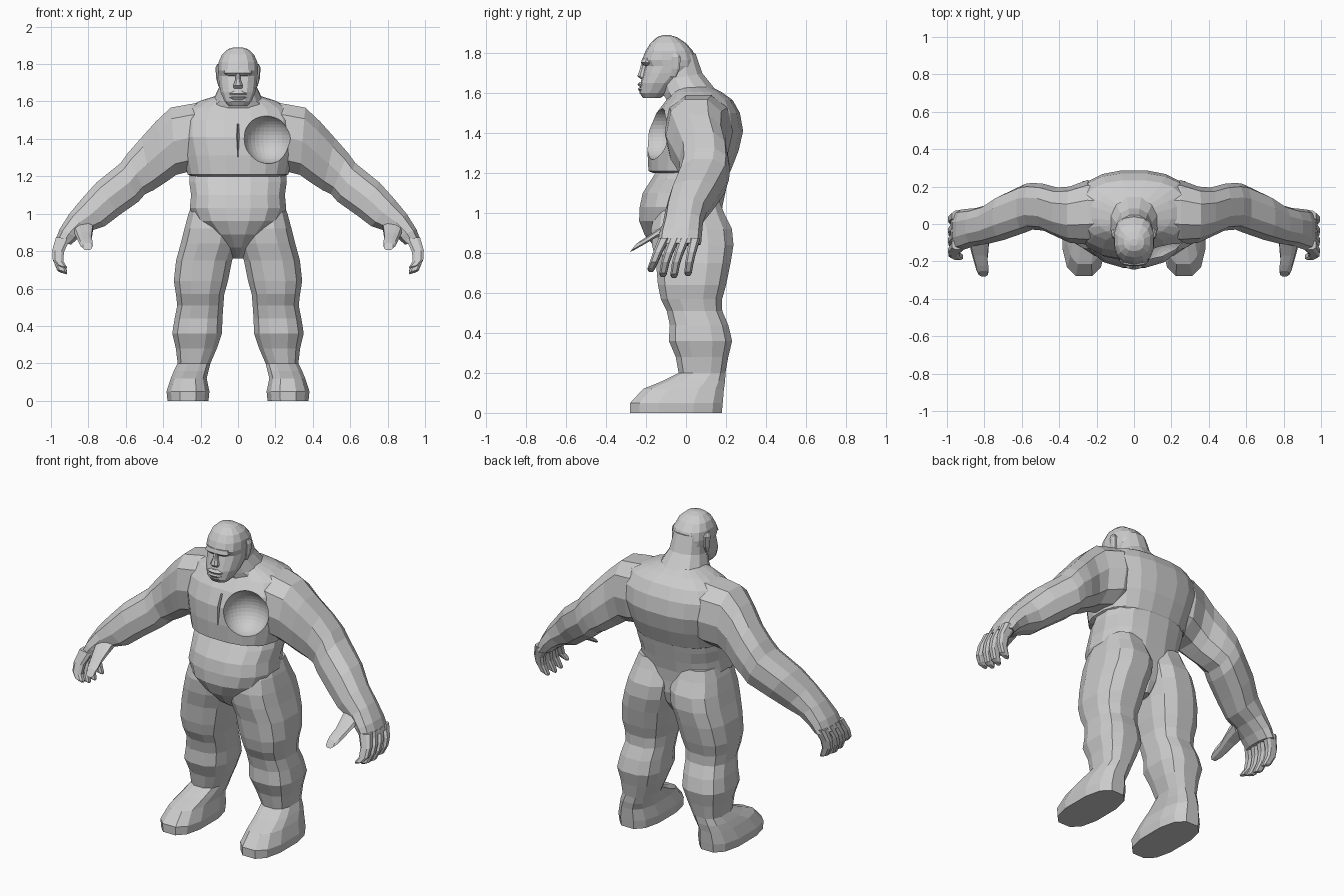
import bpy, bmesh, math
from mathutils import Vector

grey = bpy.data.materials.new("stone_grey")
grey.diffuse_color = (0.6, 0.6, 0.6, 1)


def finish(name, bm):
    bmesh.ops.recalc_face_normals(bm, faces=bm.faces)
    me = bpy.data.meshes.new(name)
    bm.to_mesh(me)
    bm.free()
    me.materials.append(grey)
    ob = bpy.data.objects.new(name, me)
    bpy.context.collection.objects.link(ob)
    return ob


def loft(name, rings, n=12, e=2.4, side=1):
    """Skin closed rings given as (centre, half axis a, half axis b)."""
    bm = bmesh.new()
    loops = []
    for c, a, b in rings:
        loop = []
        for i in range(n):
            t = math.tau * (i + 0.5) / n
            u, v = math.cos(t), math.sin(t)
            u = math.copysign(abs(u) ** (2 / e), u)
            v = math.copysign(abs(v) ** (2 / e), v)
            p = Vector(c) + Vector(a) * u + Vector(b) * v
            p.x *= side
            loop.append(bm.verts.new(p))
        loops.append(loop)
    for r, s in zip(loops, loops[1:]):
        for i in range(n):
            j = (i + 1) % n
            bm.faces.new((r[i], r[j], s[j], s[i]))
    bm.faces.new(loops[0])
    bm.faces.new(loops[-1])
    return finish(name, bm)


def slab(z, x0, x1, y0, y1, tilt=0):
    """Horizontal ring from its extents."""
    return (((x0 + x1) / 2, (y0 + y1) / 2, z), ((x1 - x0) / 2, 0, 0),
            (0, (y1 - y0) / 2, tilt))


def body(rows):
    return [slab(z, -w, w, f, b) for z, w, f, b in rows]


def limb(rows):
    """Rings from top (x, z), bottom (x, z), front y and back y."""
    return [(((tx + bx) / 2, (f + b) / 2, (tz + bz) / 2),
             ((tx - bx) / 2, 0, (tz - bz) / 2), (0, (b - f) / 2, 0))
            for tx, tz, bx, bz, f, b in rows]


# Belly and pelvis
loft("belly", body([
    (0.76, 0.03, -0.06, 0.12), (0.82, 0.07, -0.15, 0.16), (0.89, 0.15, -0.21, 0.18),
    (0.96, 0.23, -0.238, 0.18), (1.03, 0.262, -0.235, 0.185), (1.10, 0.255, -0.22, 0.20),
    (1.17, 0.265, -0.175, 0.215), (1.24, 0.26, -0.13, 0.23)]), 16, 2.4)

# Chest, shoulders and back, with the overhanging lower edge
chest = loft("chest", body([
    (1.20, 0.25, -0.165, 0.215), (1.21, 0.272, -0.19, 0.225), (1.31, 0.295, -0.195, 0.265),
    (1.41, 0.32, -0.188, 0.288), (1.50, 0.32, -0.15, 0.272), (1.565, 0.28, -0.10, 0.235),
    (1.605, 0.2, -0.07, 0.18), (1.63, 0.12, -0.05, 0.13)]), 20, 2.5)

# Neck
loft("neck", [slab(z, -w, w, f, b, t) for z, w, f, b, t in [
    (1.54, 0.20, -0.10, 0.22, -0.02), (1.61, 0.135, -0.12, 0.15, 0.01),
    (1.68, 0.10, -0.13, 0.085, 0.02), (1.78, 0.085, -0.12, 0.05, 0.02)]], 12, 2.2)

# Head
loft("head", body([
    (1.575, 0.05, -0.215, -0.13), (1.60, 0.073, -0.232, -0.09), (1.65, 0.095, -0.228, -0.04),
    (1.70, 0.104, -0.215, 0.02), (1.735, 0.107, -0.205, 0.05), (1.765, 0.11, -0.22, 0.052),
    (1.81, 0.106, -0.203, 0.035), (1.85, 0.088, -0.178, 0.0), (1.88, 0.055, -0.145, -0.045),
    (1.89, 0.02, -0.115, -0.08)]), 14, 2.4)

# Face: nose, brow, lips
loft("nose", body([(1.67, 0.024, -0.228, -0.19), (1.685, 0.027, -0.245, -0.19),
                   (1.72, 0.014, -0.232, -0.19), (1.76, 0.012, -0.222, -0.19)]), 8)
loft("brow", body([(1.738, 0.06, -0.212, -0.16), (1.752, 0.078, -0.226, -0.15),
                   (1.775, 0.07, -0.219, -0.15)]), 12, 3)
loft("upper_lip", body([(1.634, 0.05, -0.236, -0.18), (1.642, 0.05, -0.243, -0.18),
                        (1.655, 0.03, -0.232, -0.18)]), 10)
loft("lower_lip", body([(1.608, 0.035, -0.232, -0.18), (1.62, 0.046, -0.241, -0.18),
                        (1.628, 0.046, -0.234, -0.18)]), 10)

arms = []
for side, tag in ((1, "left"), (-1, "right")):
    # Ear
    loft(tag + "_ear", [slab(z, 0.09, x, -0.075, y) for z, x, y in [
        (1.68, 0.105, -0.05), (1.72, 0.117, -0.03), (1.78, 0.122, -0.025),
        (1.80, 0.112, -0.04)]], 8, 2.5, side)

    # Arm from shoulder to knuckles
    arms.append(loft(tag + "_arm", limb([
        (0.14, 1.605, 0.15, 1.24, -0.08, 0.21), (0.25, 1.595, 0.25, 1.22, -0.11, 0.235),
        (0.36, 1.575, 0.33, 1.20, -0.10, 0.20), (0.44, 1.50, 0.38, 1.165, -0.07, 0.195),
        (0.52, 1.41, 0.45, 1.12, -0.035, 0.215), (0.59, 1.33, 0.495, 1.10, -0.03, 0.22),
        (0.63, 1.275, 0.53, 1.06, -0.045, 0.215), (0.76, 1.17, 0.63, 0.99, -0.085, 0.16),
        (0.84, 1.08, 0.71, 0.93, -0.105, 0.105), (0.905, 1.0, 0.79, 0.905, -0.115, 0.085),
        (0.955, 0.92, 0.85, 0.87, -0.135, 0.08), (0.982, 0.85, 0.89, 0.835, -0.14, 0.075)]),
        10, 2.4, side))

    # Four curled fingers: knuckle y, tip y, tip z
    for k, (y0, y1, zt) in enumerate([(-0.11, -0.175, 0.71), (-0.06, -0.115, 0.685),
                                      (-0.008, -0.06, 0.68), (0.044, 0.01, 0.69)]):
        pts = [(0.935, 0.87, 0, 0.04), (0.962, 0.80, 0.5, 0.033),
               (0.962, 0.75, 0.8, 0.03), (0.94, zt + 0.01, 1, 0.027), (0.93, zt, 1, 0.018)]
        loft("%s_finger_%d" % (tag, k + 1), [
            ((x, y0 + (y1 - y0) * f, z), (r, 0, 0.005), (0, r * 0.72, 0))
            for x, z, f, r in pts], 8, 3, side)

    # Thumb
    loft(tag + "_thumb", [((x, y, z), (r, 0, 0), (0, r * 0.6, r * 0.8)) for x, y, z, r in [
        (0.83, -0.05, 0.95, 0.06), (0.825, -0.13, 0.91, 0.05), (0.82, -0.19, 0.87, 0.038),
        (0.81, -0.24, 0.84, 0.034), (0.805, -0.265, 0.825, 0.026)]], 8, 2.6, side)

    # Leg and foot
    loft(tag + "_leg", [slab(*row) for row in [
        (0, 0.155, 0.38, -0.285, 0.185), (0.05, 0.15, 0.385, -0.285, 0.19),
        (0.12, 0.165, 0.362, -0.22, 0.195), (0.16, 0.155, 0.345, -0.12, 0.2),
        (0.20, 0.145, 0.325, -0.04, 0.2), (0.28, 0.11, 0.335, -0.055, 0.215),
        (0.36, 0.082, 0.355, -0.09, 0.235), (0.44, 0.08, 0.342, -0.085, 0.215),
        (0.51, 0.075, 0.328, -0.10, 0.185), (0.57, 0.07, 0.335, -0.13, 0.185),
        (0.64, 0.05, 0.347, -0.145, 0.205), (0.75, 0.028, 0.335, -0.155, 0.228),
        (0.84, 0.0, 0.31, -0.175, 0.243), (0.92, -0.01, 0.29, -0.18, 0.235),
        (1.0, 0.0, 0.268, -0.16, 0.195), (1.06, 0.03, 0.245, -0.12, 0.17)]], 12, 2.7, side)

# Round hollow in the chest
bm = bmesh.new()
bmesh.ops.create_uvsphere(bm, u_segments=32, v_segments=20, radius=0.132)
bmesh.ops.translate(bm, verts=bm.verts, vec=(0.163, -0.165, 1.40))
hollow = finish("hollow_cutter", bm)

# Narrow breastbone notch, wide at the top and pointed at the bottom
bm = bmesh.new()
top = [bm.verts.new(p) for p in ((-0.028, -0.25, 1.48), (0.028, -0.25, 1.48), (0, -0.135, 1.48))]
tip = bm.verts.new((0, -0.2, 1.26))
bm.faces.new(top)
for i in range(3):
    bm.faces.new((top[i], top[(i + 1) % 3], tip))
notch = finish("notch_cutter", bm)

for target, cutter in ((chest, hollow), (arms[0], hollow), (chest, notch)):
    mod = target.modifiers.new(cutter.name, 'BOOLEAN')
    mod.operation = 'DIFFERENCE'
    mod.solver = 'EXACT'
    mod.object = cutter
for cutter in (hollow, notch):
    cutter.hide_render = True
    cutter.hide_viewport = True
